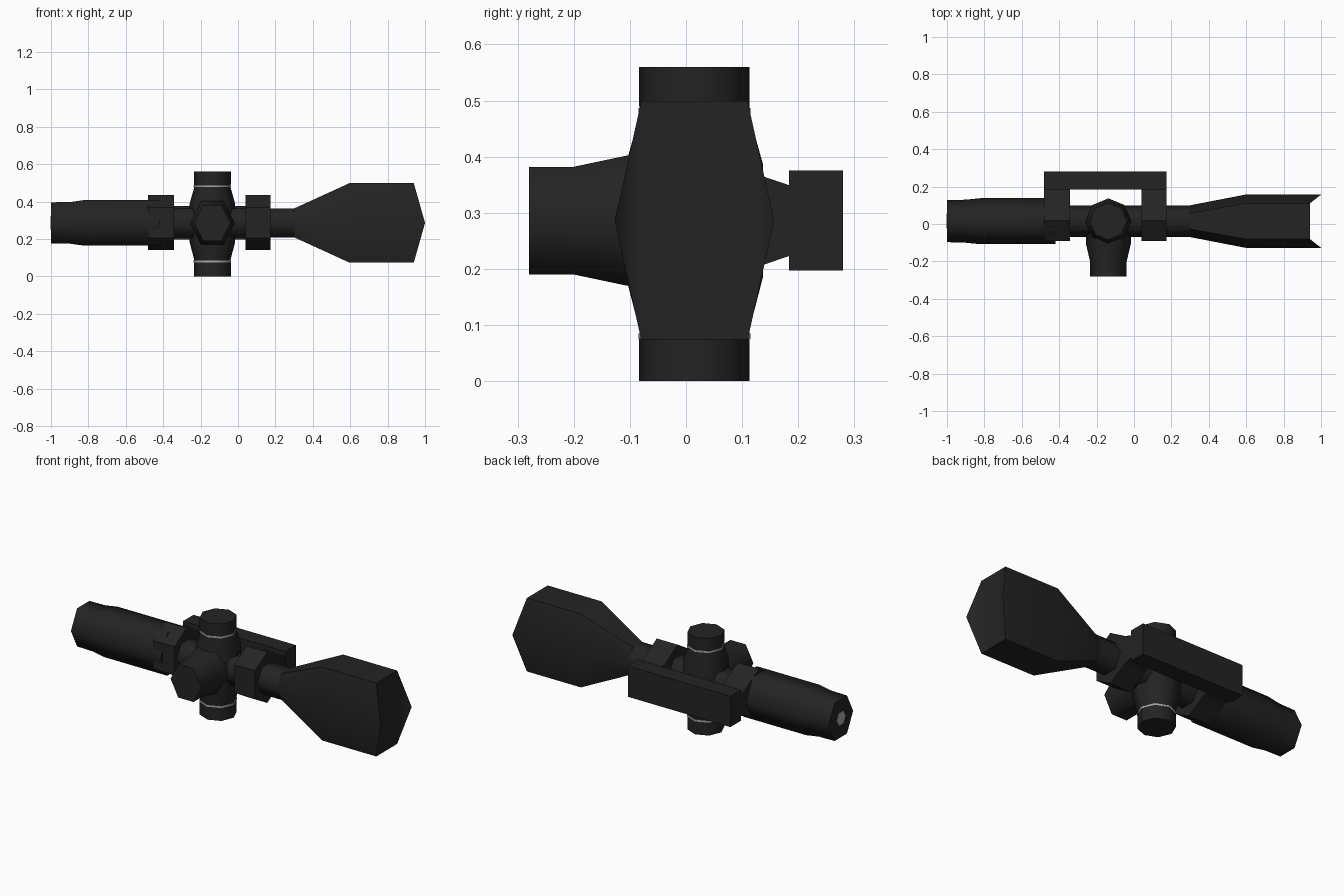
import bpy, math

if "Cube" in bpy.data.objects:
    bpy.data.objects.remove(bpy.data.objects["Cube"])

CX, CY, CZ = -0.137, 0.015, 0.286   # turret centre x, optical axis y and z


def material(name, v):
    m = bpy.data.materials.new(name)
    m.diffuse_color = (v, v, v, 1)
    m.use_nodes = True
    m.node_tree.nodes["Principled BSDF"].inputs["Base Color"].default_value = m.diffuse_color
    return m


BLACK = material("matte_black", 0.017)
GREY = material("light_grey", 0.4)


def make(name, verts, faces, mat, smooth=True):
    me = bpy.data.meshes.new(name)
    me.from_pydata(verts, [], faces)
    ob = bpy.data.objects.new(name, me)
    bpy.context.collection.objects.link(ob)
    me.materials.append(mat)
    import bmesh
    bm = bmesh.new()
    bm.from_mesh(me)
    bmesh.ops.recalc_face_normals(bm, faces=bm.faces)
    bm.to_mesh(me)
    bm.free()
    if smooth:
        me.polygons.foreach_set("use_smooth", [True] * len(me.polygons))
        me.set_sharp_from_angle(angle=math.radians(65))
    return ob


def loft(name, rings, mat=BLACK, caps=None, smooth=True):
    """Skin equal-length rings of points, closing both ends."""
    n = len(rings[0])
    verts = [p for r in rings for p in r]
    faces = [(i * n + j, i * n + (j + 1) % n, (i + 1) * n + (j + 1) % n, (i + 1) * n + j)
             for i in range(len(rings) - 1) for j in range(n)]
    last = (len(rings) - 1) * n
    faces.append(tuple(range(n)))
    faces += [tuple(last + i for i in f) for f in (caps or [range(n)])]
    return make(name, verts, faces, mat, smooth)


def hex_x(x, w, h, k=None, tip=0):
    """Hexagon across the optical axis; tip pushes the side corners along x."""
    k = w / 2 if k is None else k
    pts = [(w, 0), (k, h), (-k, h), (-w, 0), (-k, -h), (k, -h)]
    return [(x + (tip if b == 0 else 0), CY + a, CZ + b) for a, b in pts]


def circle(n):
    return [(math.cos(math.tau * i / n), math.sin(math.tau * i / n)) for i in range(n)]


def ring_z(z, r):
    return [(CX + r * a, CY + r * b, z) for a, b in circle(8)]


def ring_y(y, w, h):
    return [(CX + w * a, y, CZ + h * b / math.sin(math.pi / 3)) for a, b in circle(6)]


# optical tube: eyepiece, thin tube and flared objective with pointed side lips
loft("eyepiece", [hex_x(-1, .112, .11), hex_x(-.9, .115, .111),
                  hex_x(-.82, .123, .122), hex_x(-.42, .123, .122)])
loft("main_tube", [hex_x(-.45, .085, .077), hex_x(.31, .085, .077)])
loft("objective_bell", [hex_x(.3, .085, .077), hex_x(.595, .142, .212, .095),
                        hex_x(.94, .142, .212, .095, .06)],
     caps=[(1, 2, 4, 5), (0, 1, 5), (2, 3, 4)])
loft("eyepiece_lens", [hex_x(-1.002, .04, .036), hex_x(-.998, .04, .036)], GREY)

# turret housing with top and bottom caps
loft("turret_housing", [ring_z(z, r) for z, r in
                        [(.07, .098), (.092, .098), (.185, .122),
                         (.387, .122), (.473, .098), (.495, .098)]])
for name, z0, z1, band in (("bottom_turret", 0, .075, .08), ("top_turret", .49, .56, .482)):
    loft(name, [ring_z(z0, .0985), ring_z(z1, .0985)])
    loft(name + "_band", [ring_z(band - .005, .1), ring_z(band + .005, .1)], GREY)

# side turret facing the front
loft("side_turret", [ring_y(-.28, .098, .096), ring_y(-.2, .098, .096),
                     ring_y(-.105, .12, .116), ring_y(0, .12, .116)])

# mounting rings and rail
profile = [(-.09, .205), (-.09, .368), (.02, .435), (.137, .365),
           (.19, .347), (.19, .225), (.137, .207), (.02, .14)]
for name, x0, x1 in (("rear_ring", -.48, -.343), ("front_ring", .04, .173)):
    loft(name, [[(x, y, z) for y, z in profile] for x in (x0, x1)], smooth=False)
rail = [(.184, .197), (.28, .197), (.28, .375), (.184, .375)]
loft("mount_rail", [[(x, y, z) for y, z in rail] for x in (-.48, .175)], smooth=False)
